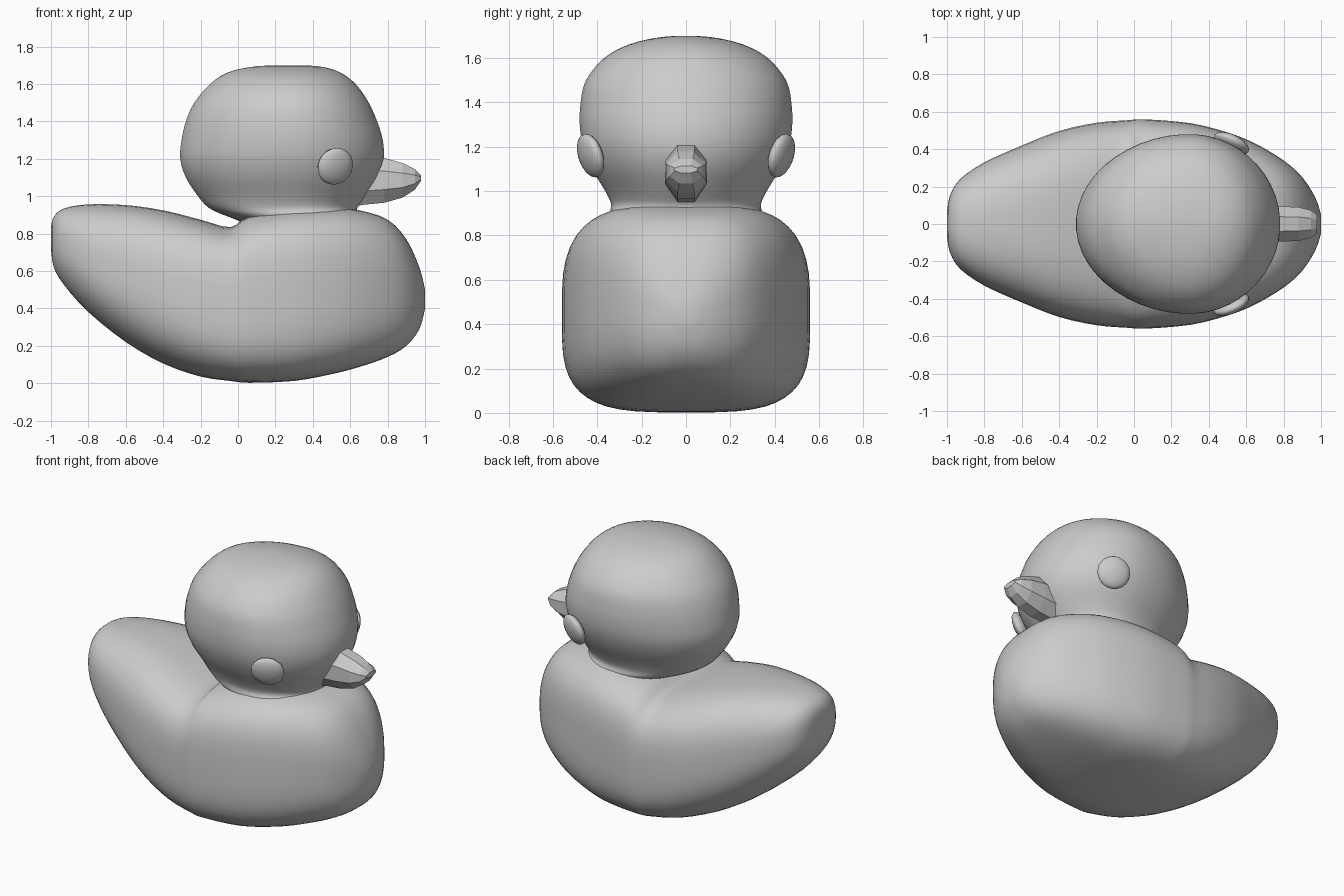
import bpy, bmesh, math
from mathutils import Vector

if "Cube" in bpy.data.objects:
    bpy.data.objects.remove(bpy.data.objects["Cube"])


def spline(rows, steps):
    """Catmull-Rom refinement of a table of stations."""
    if steps == 1:
        return rows
    out = []
    for i in range(len(rows) - 1):
        quad = (rows[max(i - 1, 0)], rows[i], rows[i + 1], rows[min(i + 2, len(rows) - 1)])
        for s in range(steps):
            t = s / steps
            out.append([0.5 * (2 * b + (c - a) * t + (2 * a - 5 * b + 4 * c - d) * t * t
                               + (3 * b - a - 3 * c + d) * t ** 3)
                        for a, b, c, d in zip(*quad)])
    return out + [list(rows[-1])]


def loft(name, rows, place, sides, steps, smooth=True, bias=0.5):
    """Skin rings through stations (position, low, high, half width, power)."""
    bm = bmesh.new()
    rings = []
    for pos, lo, hi, hw, power in spline(rows, steps):
        ring = []
        mid = lo + (hi - lo) * bias
        for k in range(sides):
            a = 2 * math.pi * (k + 0.5) / sides
            c, s = math.cos(a), math.sin(a)
            u = math.copysign(abs(c) ** (2 / power), c) * hw
            v = math.copysign(abs(s) ** (2 / power), s)
            v = mid + v * (hi - mid if v > 0 else mid - lo)
            ring.append(bm.verts.new(place(pos, u, v)))
        rings.append(ring)
    for r0, r1 in zip(rings, rings[1:]):
        for k in range(sides):
            j = (k + 1) % sides
            bm.faces.new((r0[k], r0[j], r1[j], r1[k]))
    bm.faces.new(rings[0])
    bm.faces.new(rings[-1])
    bmesh.ops.recalc_face_normals(bm, faces=bm.faces)
    mesh = bpy.data.meshes.new(name)
    bm.to_mesh(mesh)
    bm.free()
    for p in mesh.polygons:
        p.use_smooth = smooth
    ob = bpy.data.objects.new(name, mesh)
    bpy.context.collection.objects.link(ob)
    return ob


def along_x(p, u, v):
    return (p, u, v)


def along_z(p, u, v):
    return (v, u, p)


# Body with raised tail: x, bottom z, top z, half width, roundness
body = [
    (-1.00, .72, .83, .06, 2.2), (-.985, .62, .89, .15, 2.3), (-.93, .525, .935, .24, 2.4),
    (-.80, .38, .957, .33, 2.5), (-.60, .22, .953, .42, 2.7), (-.40, .105, .925, .498, 2.9),
    (-.20, .035, .875, .542, 3.2), (-.04, .012, .835, .555, 3.5), (.06, .002, .895, .56, 3.6),
    (.30, .012, .935, .54, 3.6), (.50, .048, .94, .49, 3.5), (.65, .087, .925, .43, 3.3),
    (.80, .14, .875, .34, 3), (.90, .20, .77, .25, 2.7), (.97, .29, .62, .14, 2.4),
    (1.00, .40, .50, .05, 2.2)]
loft("body", body, along_x, 48, 3)

# Head with flared neck: z, back x, front x, half width, roundness
head = [
    (.82, .10, .68, .36, 2.2), (.87, .00, .655, .35, 2.2), (.905, -.09, .64, .345, 2.2),
    (.94, -.16, .64, .338, 2.1), (1.00, -.215, .685, .365, 2), (1.10, -.28, .75, .425, 2),
    (1.20, -.31, .78, .465, 2), (1.30, -.303, .775, .48, 2), (1.40, -.28, .745, .476, 2),
    (1.50, -.235, .70, .452, 2), (1.60, -.15, .63, .37, 2), (1.66, -.06, .55, .26, 2),
    (1.69, .06, .46, .14, 2), (1.70, .18, .36, .04, 2)]
loft("head", head, along_z, 48, 3, bias=.56)

# Octagonal faceted beak with a blunt tip
beak = [
    (.58, .93, 1.21, .095, 2), (.68, .945, 1.215, .10, 2), (.78, .955, 1.215, .102, 2),
    (.88, .985, 1.185, .098, 2), (.945, 1.03, 1.15, .08, 2), (.978, 1.08, 1.115, .055, 2)]
loft("beak", beak, along_x, 8, 1, smooth=False)

# Flattened eyes lying on the cheeks
for side, label in ((-1, "right"), (1, "left")):
    normal = Vector((.40, .87 * side, -.28))
    bpy.ops.mesh.primitive_uv_sphere_add(segments=20, ring_count=12, radius=1,
                                         location=(.52, .43 * side, 1.16))
    eye = bpy.context.object
    eye.name = "eye_" + label
    eye.scale = (.102, .102, .042)
    eye.rotation_euler = normal.to_track_quat('Z', 'Y').to_euler()
    bpy.ops.object.shade_smooth()
